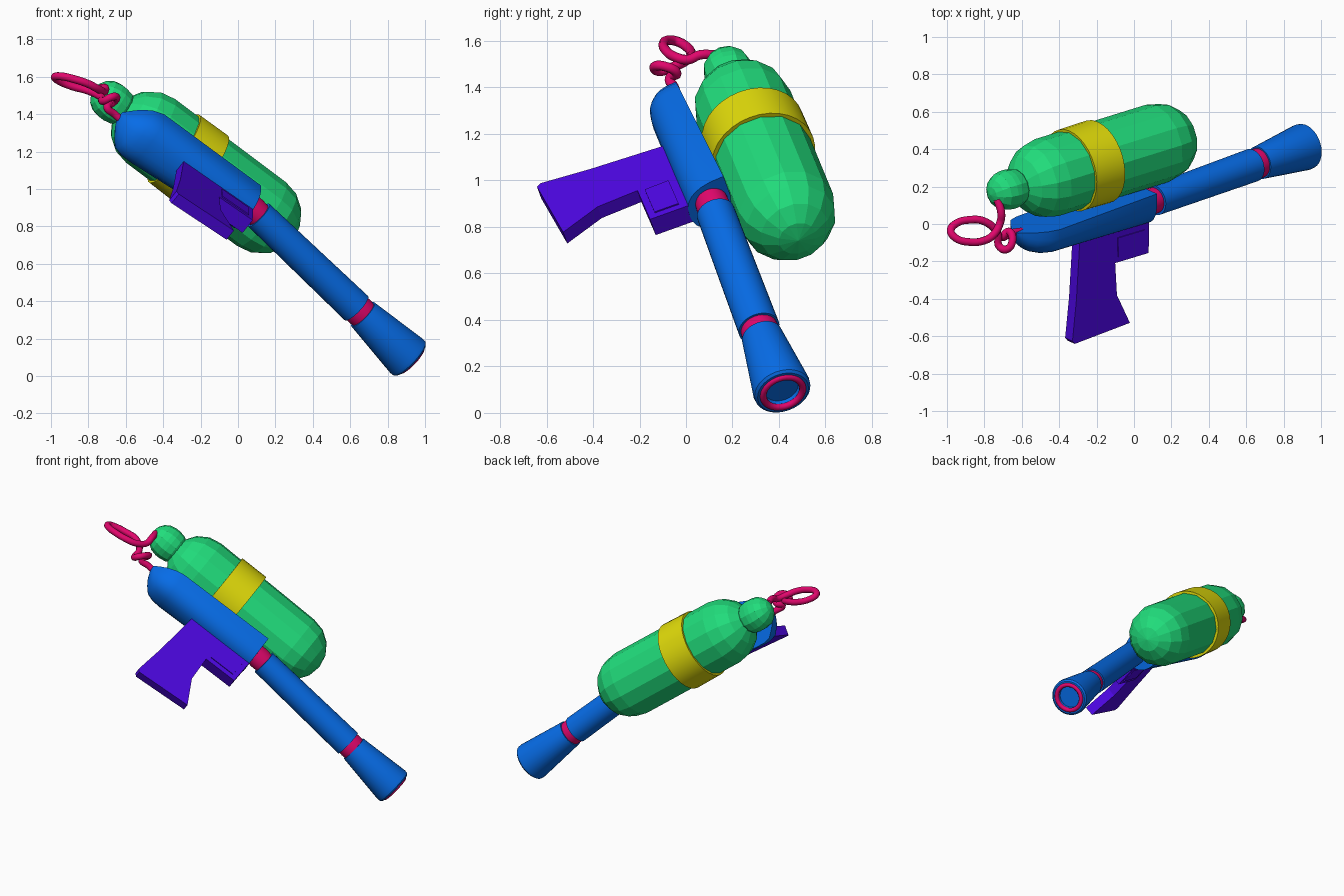
import bpy, bmesh, math
from mathutils import Matrix, Vector

if "Cube" in bpy.data.objects:
    bpy.data.objects.remove(bpy.data.objects["Cube"], do_unlink=True)


def material(name, color):
    m = bpy.data.materials.new(name)
    m.use_nodes = True
    m.diffuse_color = (*color, 1)
    m.node_tree.nodes["Principled BSDF"].inputs["Base Color"].default_value = (*color, 1)
    return m


BLUE = material("blue", (0.002, 0.15, 0.8))
GREEN = material("green", (0.015, 0.72, 0.2))
YELLOW = material("yellow", (0.74, 0.7, 0.003))
PINK = material("pink", (0.75, 0.002, 0.15))
PURPLE = material("purple", (0.075, 0.002, 0.78))

UP = Vector((-0.03, 0.932, 0.362))     # from the grip towards the tank


def frame(start, end):
    """Local axes: x along the part, y up towards the tank, z sideways."""
    x = (Vector(end) - Vector(start)).normalized()
    y = (UP - x * UP.dot(x)).normalized()
    m = Matrix((x, y, x.cross(y))).transposed().to_4x4()
    m.translation = Vector(start)
    return m


def finish(name, bm, mat, place, smooth=None):
    bmesh.ops.recalc_face_normals(bm, faces=bm.faces)
    mesh = bpy.data.meshes.new(name)
    bm.to_mesh(mesh)
    bm.free()
    ob = bpy.data.objects.new(name, mesh)
    bpy.context.collection.objects.link(ob)
    ob.matrix_world = place
    mesh.materials.append(mat)
    if smooth:
        bpy.ops.object.select_all(action="DESELECT")
        ob.select_set(True)
        bpy.context.view_layer.objects.active = ob
        bpy.ops.object.shade_smooth_by_angle(angle=math.radians(smooth))
    return ob


def lathe(name, profile, mat, place, sides=32, smooth=40, closed=False):
    """Spin (distance, radius) points around the local x axis."""
    bm = bmesh.new()
    rings = []
    for d, r in profile:
        if r < 1e-4:
            rings.append([bm.verts.new((d, 0, 0))] * sides)
        else:
            turn = [2 * math.pi * i / sides for i in range(sides)]
            rings.append([bm.verts.new((d, r * math.cos(a), r * math.sin(a))) for a in turn])
    pairs = list(zip(rings, rings[1:]))
    if closed:
        pairs.append((rings[-1], rings[0]))
    for a, b in pairs:
        for i in range(sides):
            j = (i + 1) % sides
            corners = list(dict.fromkeys((a[i], a[j], b[j], b[i])))
            bm.faces.new(corners)
    return finish(name, bm, mat, place, smooth)


def capsule(length, r, steps=4):
    """Profile of a tube with round ends, the first round centre at zero."""
    arc = [math.pi / 2 * i / steps for i in range(steps + 1)]
    back = [(-r * math.cos(a), r * math.sin(a)) for a in arc]
    return back + [(length - d, q) for d, q in reversed(back)]


def slab(name, outline, low, high, mat, place):
    """Extrude a side outline across the local z axis."""
    bm = bmesh.new()
    a, b = [[bm.verts.new((x, y, z)) for x, y in outline] for z in (low, high)]
    bm.faces.new(a)
    bm.faces.new(b)
    for i in range(len(a)):
        j = (i + 1) % len(a)
        bm.faces.new((a[i], a[j], b[j], b[i]))
    return finish(name, bm, mat, place)


# Body: flat on the tank side, half round on the grip side
body = frame((-0.635, -0.11, 1.36), (0.06, 0.10, 0.88))
stations = [(0.0, -0.02, 0.03, 0.02), (0.02, -0.06, 0.05, 0.07), (0.045, -0.1, 0.075, 0.105),
            (0.08, -0.145, 0.105, 0.135), (0.13, -0.16, 0.135, 0.155),
            (0.19, -0.163, 0.152, 0.164), (0.86, -0.135, 0.125, 0.195)]
bm = bmesh.new()
loops = []
for x, low, high, depth in stations:
    mid, wide = (low + high) / 2, (high - low) / 2
    loop = []
    for k in range(15):
        a = math.pi * k / 14
        c = math.cos(a)
        y = 0.075 + 0.035 * x - depth * math.sin(a) ** 0.75
        loop.append(bm.verts.new((x, y, mid + wide * math.copysign(abs(c) ** 0.85, c))))
    loops.append(loop)
for a, b in zip(loops, loops[1:]):
    for i in range(len(a)):
        j = (i + 1) % len(a)
        bm.faces.new((a[i], a[j], b[j], b[i]))
bm.faces.new(loops[0])
bm.faces.new(loops[-1])
finish("body", bm, BLUE, body, 40)

# Grip and trigger block
grip = [(0.40, -0.03), (0.36, -0.4), (0.325, -0.625), (0.34, -0.645), (0.71, -0.62),
        (0.63, -0.44), (0.62, -0.03)]
slab("grip", grip, -0.02, 0.045, PURPLE, body)
block = [(0.61, -0.03), (0.61, -0.255), (0.85, -0.255), (0.86, -0.03)]
slab("trigger_block", block, -0.045, 0.045, PURPLE, body)
panel = [(0.645, -0.115), (0.645, -0.225), (0.82, -0.225), (0.825, -0.115)]
slab("trigger_panel", panel, -0.051, 0.051, PURPLE, body)

# Barrel, flared muzzle and pink collars share one axis
barrel = frame((0.09, 0.12, 0.88), (0.915, 0.415, 0.094))
END = 1.187
lathe("rear_collar", [(-0.09, 0), (-0.09, 0.068), (-0.01, 0.073), (0.05, 0.068), (0.05, 0)],
      PINK, barrel)
lathe("barrel", [(0.03, 0), (0.03, 0.083), (0.775, 0.09), (0.775, 0)], BLUE, barrel)
lathe("front_collar", [(0.75, 0), (0.75, 0.078), (0.80, 0.083), (0.85, 0.078), (0.85, 0)],
      PINK, barrel)
lathe("muzzle", [(0.825, 0), (0.825, 0.089), (END - 0.03, 0.126), (END - 0.01, 0.124),
                 (END, 0.113), (END, 0.08), (END - 0.03, 0.075), (END - 0.03, 0)],
      BLUE, barrel)
rim = []
for k in range(10):
    a = 2 * math.pi * k / 10
    rim.append((END - 0.003 + 0.015 * math.cos(a), 0.088 + 0.015 * math.sin(a)))
lathe("muzzle_rim", rim, PINK, barrel, smooth=60, closed=True)

# Faceted tank with a round cap and a band
tank = frame((-0.467, 0.248, 1.31), (0.12, 0.43, 0.87))
lathe("tank", capsule(0.763, 0.215), GREEN, tank, sides=14, smooth=None)
cap = tank @ Matrix.Translation((-0.278, 0, 0))
lathe("tank_cap", capsule(0.03, 0.108), GREEN, cap, sides=12, smooth=None)
lathe("tank_band", [(0.162, 0.19), (0.162, 0.226), (0.355, 0.229), (0.355, 0.19)],
      YELLOW, tank, closed=True)

# Curly hose from the cap to the back of the body
path = [(-0.73, 0.13, 1.54), (-0.71, 0.06, 1.54), (-0.715, 0.01, 1.52)]
for k in range(8):
    a = math.radians(-20 - 40 * k)
    dx, dy = 0.118 * math.cos(a), 0.06 * math.sin(a)
    path.append((-0.862 + dx, -0.037 + dy, 1.562 - 0.3 * dx - 0.35 * dy))
path += [(-0.73, -0.05, 1.49), (-0.72, -0.12, 1.47), (-0.68, -0.135, 1.49),
         (-0.65, -0.09, 1.49), (-0.67, -0.04, 1.46), (-0.70, -0.07, 1.44),
         (-0.66, -0.05, 1.40), (-0.60, -0.04, 1.35)]
curve = bpy.data.curves.new("hose", "CURVE")
curve.dimensions = "3D"
curve.bevel_depth = 0.021
curve.bevel_resolution = 3
curve.use_fill_caps = True
spline = curve.splines.new("BEZIER")
spline.bezier_points.add(len(path) - 1)
for point, co in zip(spline.bezier_points, path):
    point.co = co
    point.handle_left_type = point.handle_right_type = "AUTO"
spline.resolution_u = 6
spline.use_smooth = True
curve.materials.append(PINK)
bpy.context.collection.objects.link(bpy.data.objects.new("hose", curve))
